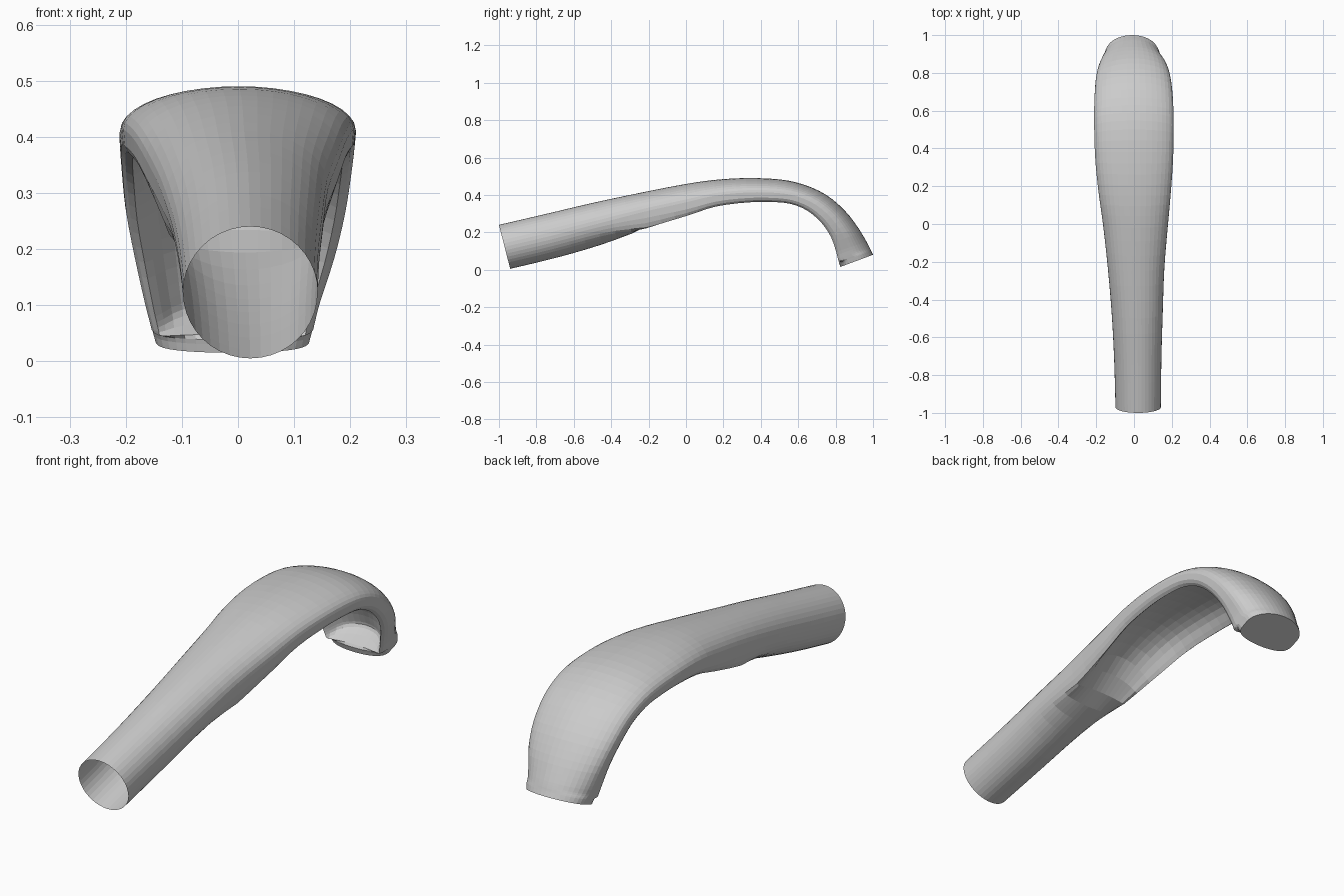
import bpy, bmesh
from math import cos, sin, pi

if "Cube" in bpy.data.objects:
    bpy.data.objects.remove(bpy.data.objects["Cube"])

# Stations: top y, top z, bottom y, bottom z, centre x, half width, scoop depth, underside roundness
STATIONS = [
    (-1.0, .24, -.94, .005, .022, .12, 0, 1),
    (-.75, .298, -.69, .065, .02, .125, 0, 1),
    (-.50, .357, -.45, .135, .017, .135, .03, 1),
    (-.25, .41, -.21, .222, .011, .15, .25, .85),
    (-.02, .455, .01, .29, .008, .172, .52, .6),
    (.15, .48, .16, .338, .004, .19, .6, .55),
    (.32, .49, .33, .36, .001, .205, .62, .55),
    (.50, .483, .46, .362, 0, .21, .62, .55),
    (.63, .455, .56, .352, -.001, .21, .62, .55),
    (.75, .40, .65, .315, -.002, .206, .62, .55),
    (.85, .315, .725, .25, -.004, .197, .62, .55),
    (.92, .225, .775, .175, -.006, .18, .62, .55),
    (.965, .15, .803, .095, -.01, .158, .6, .5),
    (.982, .118, .812, .06, -.01, .149, .52, .45),
    (.99, .1, .818, .038, -.01, .144, .02, .4),
    (1.0, .08, .825, .015, -.01, .138, 0, .4),
]
SIDES, STEPS = 40, 3


def spline(a, b, c, d, t):
    return [.5 * (2*q + (r-p)*t + (2*p-5*q+4*r-s)*t*t + (3*q-p-3*r+s)*t**3)
            for p, q, r, s in zip(a, b, c, d)]


def section(st):
    """Closed ring: rounded back, underside pushed up into a scoop between two rims."""
    ty, tz, by, bz, cx, w, dent, q = st
    dent = max(0, dent)
    mid = .5 - .15 * dent
    ring = []
    for i in range(SIDES):
        a = 2 * pi * i / SIDES
        c, s = cos(a), sin(a)
        if s >= 0:
            v = mid + (1 - mid) * s
        else:
            v = mid - mid * abs(s) ** q
            v += dent * max(0, 1 - (c / .85) ** 2) ** .7
        ring.append((cx + w * c, v))
    # Stretch the rims down to the bottom line
    low = min(v for x, v in ring)
    pts = []
    for x, v in ring:
        if v < mid:
            v = mid * (v - low) / (mid - low)
        pts.append((x, by + (ty - by) * v, bz + (tz - bz) * v))
    return pts


# Fill in the stations smoothly
rows = []
last = len(STATIONS) - 1
for k in range(last):
    quad = [STATIONS[min(max(k + o, 0), last)] for o in (-1, 0, 1, 2)]
    rows += [spline(*quad, j / STEPS) for j in range(STEPS)]
rows.append(STATIONS[-1])

# Skin the rings; the handle end stays open, the tip is capped flat
bm = bmesh.new()
rings = [[bm.verts.new(p) for p in section(r)] for r in rows]
for r0, r1 in zip(rings, rings[1:]):
    for i in range(SIDES):
        j = (i + 1) % SIDES
        bm.faces.new((r0[i], r0[j], r1[j], r1[i]))
bm.faces.new(rings[-1])
bmesh.ops.recalc_face_normals(bm, faces=bm.faces)

mesh = bpy.data.meshes.new("scooped_handle")
bm.to_mesh(mesh)
bm.free()
obj = bpy.data.objects.new("scooped_handle", mesh)
bpy.context.collection.objects.link(obj)
